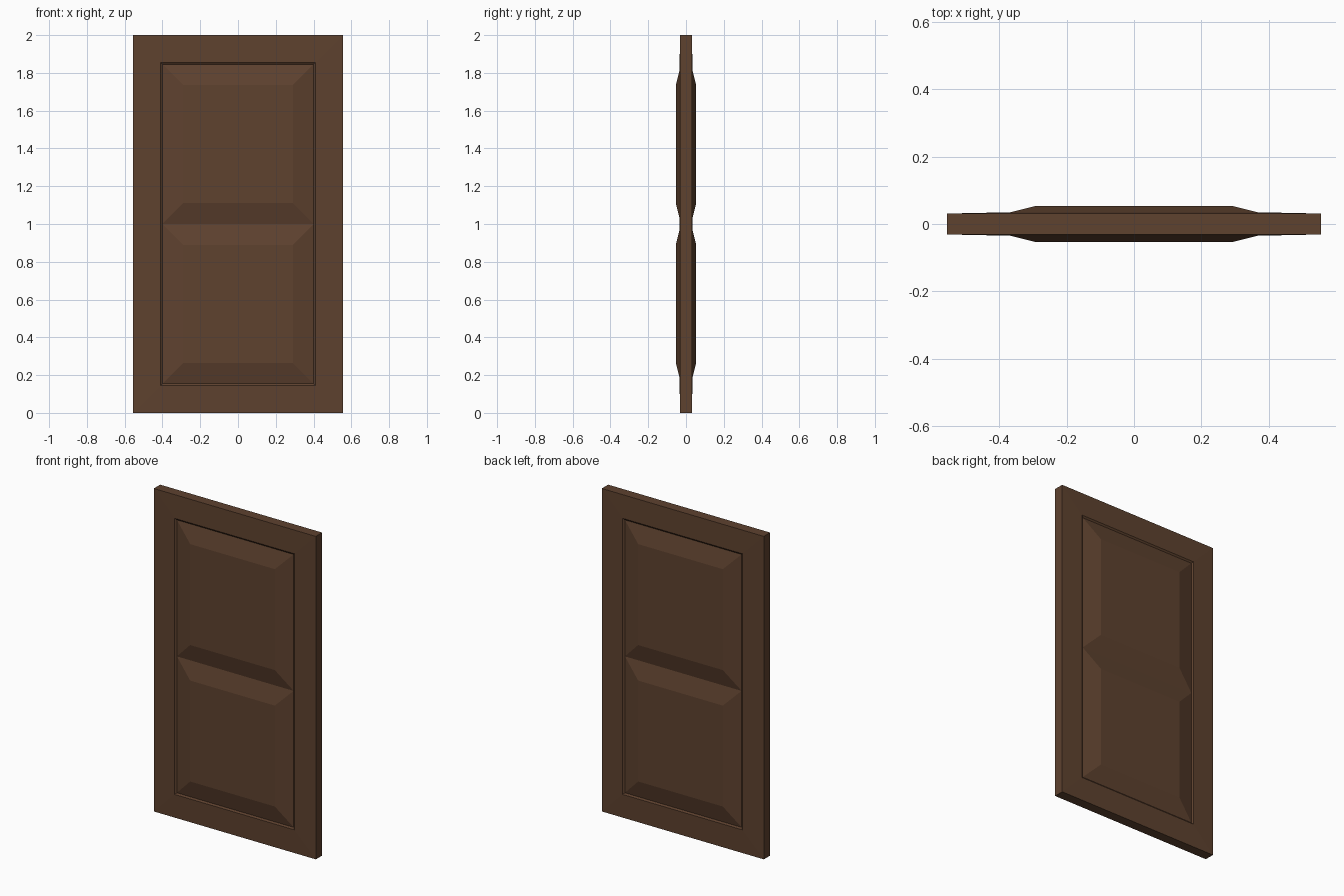
import bpy, bmesh

if "Cube" in bpy.data.objects:
    bpy.data.objects.remove(bpy.data.objects["Cube"])

brown = bpy.data.materials.new("dark brown wood")
brown.diffuse_color = (0.112, 0.054, 0.028, 1)
brown.use_nodes = True
brown.node_tree.nodes["Principled BSDF"].inputs["Base Color"].default_value = brown.diffuse_color


def loft(name, rings, closed):
    """Skin rectangular rings (half_x, z_low, z_high, y); closed joins last to first, else cap the ends."""
    bm = bmesh.new()
    loops = [[bm.verts.new(p) for p in ((-x, y, lo), (x, y, lo), (x, y, hi), (-x, y, hi))]
             for x, lo, hi, y in rings]
    pairs = list(zip(loops, loops[1:]))
    if closed:
        pairs.append((loops[-1], loops[0]))
    else:
        bm.faces.new(loops[0])
        bm.faces.new(loops[-1])
    for a, b in pairs:
        for i in range(4):
            j = (i + 1) % 4
            bm.faces.new((a[i], a[j], b[j], b[i]))
    bmesh.ops.recalc_face_normals(bm, faces=bm.faces)
    mesh = bpy.data.meshes.new(name)
    bm.to_mesh(mesh)
    bm.free()
    mesh.materials.append(brown)
    obj = bpy.data.objects.new(name, mesh)
    bpy.context.collection.objects.link(obj)
    return obj


def mirrored(half):
    """Repeat the front rings on the back."""
    return half + [(x, lo, hi, -y) for x, lo, hi, y in reversed(half)]


EDGE_Y, FIELD_Y, BEVEL = 0.0265, 0.054, 0.11

# Outer frame: gently swelling faces with a small chamfer into the opening
loft("door_frame", mirrored([
    (0.555, 0.0, 2.0, -0.031),
    (0.41, 0.145, 1.855, -0.034),
    (0.40, 0.155, 1.845, -EDGE_Y),
]), closed=True)

# Two raised panels, bevelled on both sides
for name, lo, hi in (("lower_panel", 0.155, 1.0), ("upper_panel", 1.0, 1.845)):
    loft(name, mirrored([
        (0.40 - BEVEL, lo + BEVEL, hi - BEVEL, -FIELD_Y),
        (0.40, lo, hi, -EDGE_Y),
    ]), closed=False)
